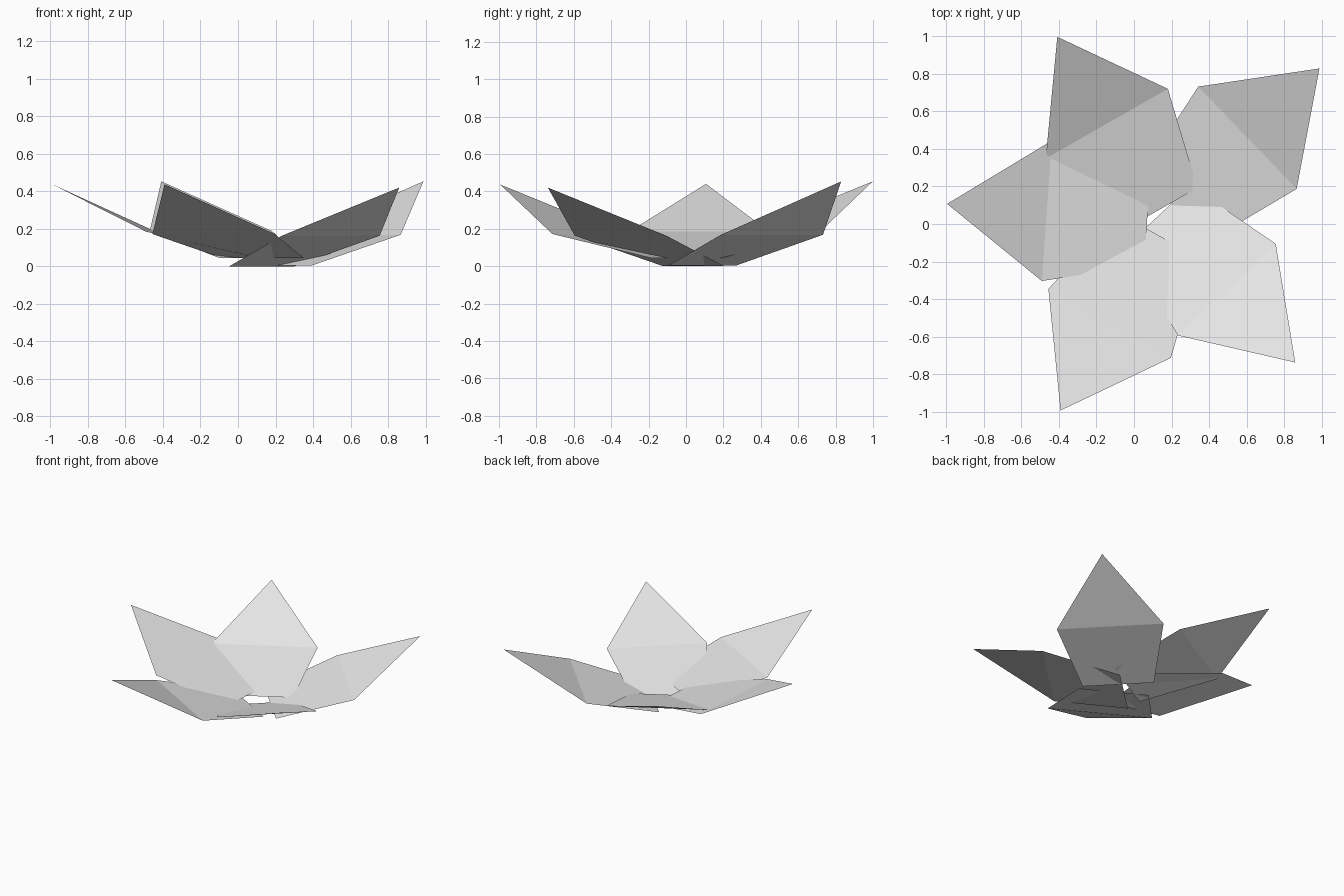
import bpy, bmesh
from math import radians
from mathutils import Matrix, Vector

cube = bpy.data.objects.get("Cube")
if cube:
    bpy.data.objects.remove(cube, do_unlink=True)

# One pale grey material for every petal
grey = bpy.data.materials.new("pale_grey")
grey.use_nodes = True
grey.diffuse_color = (0.8, 0.8, 0.8, 1)
grey.node_tree.nodes["Principled BSDF"].inputs["Base Color"].default_value = (0.8, 0.8, 0.8, 1)

BASE_LENGTH = 0.537
TIP_LENGTH = 0.533


def petal(name, fold, angle, width, heights):
    """Folded sheet: a tapered base panel and a triangular tip, hinged at the fold."""
    base_z, fold_z, tip_z = heights
    half, root = width / 2, width / 3
    place = Matrix.Translation((*fold, 0)) @ Matrix.Rotation(radians(angle), 4, 'Z')
    points = [(-BASE_LENGTH, -root, base_z), (0, -half, fold_z), (TIP_LENGTH, 0, tip_z),
              (0, half, fold_z), (-BASE_LENGTH, root, base_z)]
    bm = bmesh.new()
    v = [bm.verts.new(place @ Vector(p)) for p in points]
    bm.faces.new((v[0], v[1], v[3], v[4]))
    bm.faces.new((v[1], v[2], v[3]))
    mesh = bpy.data.meshes.new(name)
    bm.to_mesh(mesh)
    bm.free()
    mesh.materials.append(grey)
    bpy.context.collection.objects.link(bpy.data.objects.new(name, mesh))


# Five overlapping petals: fold centre, heading, width, heights of base, fold and tip
petal("back_left_petal", (0.605, 0.46), 43.9, 0.757, (0.004, 0.168, 0.453))
petal("back_right_petal", (-0.145, 0.535), 119.7, 0.75, (0.043, 0.188, 0.453))
petal("right_petal", (-0.465, 0.07), 176, 0.75, (0.056, 0.185, 0.44))
petal("front_right_petal", (-0.13, -0.53), 240.6, 0.75, (0.043, 0.172, 0.437))
petal("front_left_petal", (0.495, -0.35), -46.8, 0.715, (0, 0.163, 0.42))
